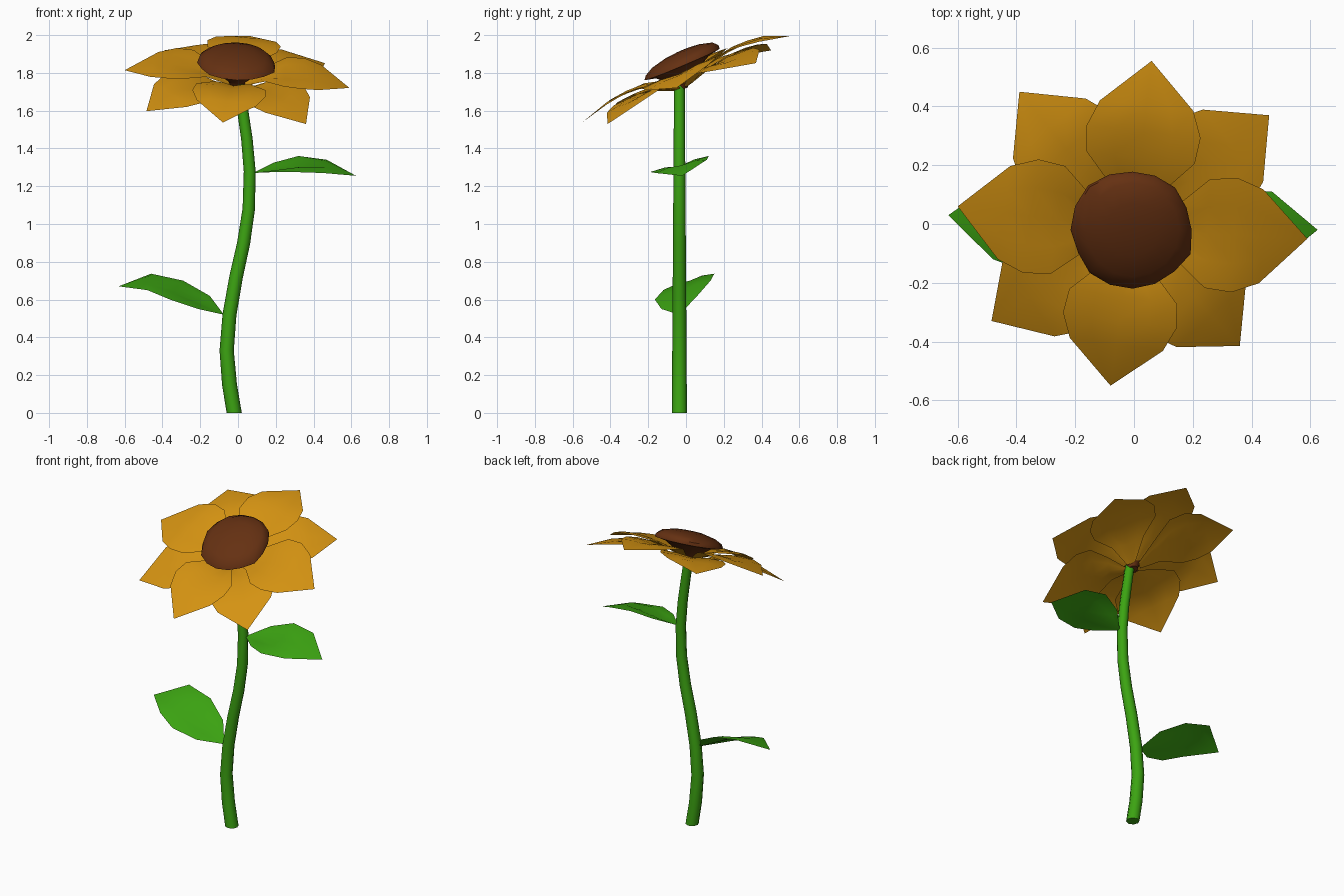
import bpy, bmesh, math, random
from mathutils import Vector

if "Cube" in bpy.data.objects:
    bpy.data.objects.remove(bpy.data.objects["Cube"])

random.seed(4)


def material(name, rgb):
    m = bpy.data.materials.new(name)
    m.diffuse_color = (*rgb, 1)
    m.use_nodes = True
    m.node_tree.nodes["Principled BSDF"].inputs["Base Color"].default_value = m.diffuse_color
    return m


GREEN = material("leaf green", (0.045, 0.37, 0.006))
GOLD = material("petal gold", (0.66, 0.29, 0.006))
BROWN = material("seed brown", (0.13, 0.03, 0.006))


def finish(name, bm, mat, angle, closed=False):
    if closed:
        bmesh.ops.recalc_face_normals(bm, faces=bm.faces)
    me = bpy.data.meshes.new(name)
    bm.to_mesh(me)
    bm.free()
    me.materials.append(mat)
    ob = bpy.data.objects.new(name, me)
    bpy.context.collection.objects.link(ob)
    bpy.ops.object.select_all(action='DESELECT')
    ob.select_set(True)
    bpy.context.view_layer.objects.active = ob
    bpy.ops.object.shade_smooth_by_angle(angle=math.radians(angle))
    return ob


def loft(bm, rings, closed):
    """Skin rows of points, each row open or closed into a ring."""
    rows = [[bm.verts.new(p) for p in r] for r in rings]
    n = len(rows[0])
    for a, b in zip(rows, rows[1:]):
        for i in range(n if closed else n - 1):
            j = (i + 1) % n
            bm.faces.new((a[i], a[j], b[j], b[i]))
    return rows


def blade(name, rows, mat, bulge):
    """Folded sheet from rows of (left, middle, right) points, ending in a tip."""
    bm = bmesh.new()
    grid = []
    for left, mid, right in rows:
        l, m, r = Vector(left), Vector(mid), Vector(right)
        width = (r - l).length
        up = Vector((0, 0, bulge * width))
        grid.append([l, l.lerp(m, 0.5) + up, m, m.lerp(r, 0.5) + up, r])
    loft(bm, grid, False)
    bmesh.ops.remove_doubles(bm, verts=bm.verts, dist=0.0005)
    bmesh.ops.recalc_face_normals(bm, faces=bm.faces)
    if sum(f.normal.z for f in bm.faces) < 0:
        bmesh.ops.reverse_faces(bm, faces=bm.faces)
    return finish(name, bm, mat, 40)


# Stem: tapering tube along an S-shaped path (x, z)
path = [(-0.02, 0), (-0.045, 0.15), (-0.06, 0.33), (-0.045, 0.52), (-0.01, 0.72),
        (0.03, 0.9), (0.057, 1.08), (0.062, 1.28), (0.047, 1.45), (0.025, 1.6), (-0.002, 1.78)]
rings = []
for i, (x, z) in enumerate(path):
    r = 0.04 - 0.012 * z / 1.78
    x0, z0 = path[max(i - 1, 0)]
    x1, z1 = path[min(i + 1, len(path) - 1)]
    slope = (x1 - x0) / (z1 - z0) if i else 0
    rings.append([(x + r * math.cos(a), -0.035 + r * math.sin(a), z - slope * r * math.cos(a))
                  for a in (math.tau * k / 8 for k in range(8))])
bm = bmesh.new()
rows = loft(bm, rings, True)
bm.faces.new(rows[0])
bm.faces.new(rows[-1])
finish("stem", bm, GREEN, 60, True)

# Leaves: V-folded blades on either side of the stem
base, tip = (0.08, -0.035, 1.27), (0.625, -0.02, 1.255)
blade("upper_leaf", [
    (base, base, base),
    ((0.19, 0.07, 1.325), (0.19, -0.03, 1.28), (0.19, -0.14, 1.275)),
    ((0.32, 0.12, 1.36), (0.33, -0.03, 1.305), (0.30, -0.19, 1.275)),
    ((0.47, 0.11, 1.34), (0.47, -0.025, 1.31), (0.45, -0.16, 1.27)),
    (tip, tip, tip)], GREEN, 0.03)
base, tip = (-0.075, -0.035, 0.52), (-0.632, 0.03, 0.67)
blade("lower_leaf", [
    (base, base, base),
    ((-0.15, 0.06, 0.62), (-0.19, -0.02, 0.58), (-0.21, -0.13, 0.55)),
    ((-0.29, 0.13, 0.70), (-0.33, 0.0, 0.655), (-0.36, -0.165, 0.60)),
    ((-0.46, 0.15, 0.737), (-0.47, 0.02, 0.70), (-0.48, -0.12, 0.65)),
    (tip, tip, tip)], GREEN, 0.03)

# Flower head lies on a plane leaning to the front
CX, CY = -0.005, -0.02


def on_head(x, y, h):
    return Vector((x, y, h - 0.04 * x + 0.42 * y))


# Petals: (distance, half width, height, groove depth) along the axis
PROFILE = [(0.04, 0.025, 1.755, 0.005), (0.15, 0.095, 1.818, 0.022), (0.25, 0.185, 1.842, 0.026),
           (0.34, 0.195, 1.84, 0.018), (0.43, 0.16, 1.822, 0.003), (0.585, 0.0, 1.765, 0.0)]


def petal(name, tx, ty, lower):
    axis = Vector((tx - CX, ty - CY))
    scale = axis.length / 0.585
    axis.normalize()
    side = Vector((-axis.y, axis.x))
    rows = []
    for t, w, h, groove in PROFILE:
        t *= scale
        h -= lower * (0.4 + t)
        cx, cy = CX + axis.x * t, CY + axis.y * t
        edge = 0.07 * w
        rows.append((on_head(cx + side.x * w, cy + side.y * w, h - edge),
                     on_head(cx, cy, h - groove),
                     on_head(cx - side.x * w, cy - side.y * w, h - edge)))
    blade(name, rows, GOLD, 0.02)


for i, (x, y) in enumerate([(0.06, 0.555), (0.59, -0.05), (-0.08, -0.55), (-0.60, 0.06)]):
    petal(f"upper_petal_{i + 1}", x, y, 0.0)
for i, (x, y) in enumerate([(0.46, 0.37), (0.36, -0.415), (-0.485, -0.33), (-0.39, 0.45)]):
    petal(f"lower_petal_{i + 1}", x, y, 0.05)

# Seed disc: domed lens with a slightly ragged rim and a neck onto the stem
lens = [(0.03, 1.72), (0.045, 1.765), (0.14, 1.838), (0.205, 1.853), (0.198, 1.875),
        (0.16, 1.902), (0.09, 1.922), (0.03, 1.928)]
SIDES = 16
wobble = [random.uniform(0.96, 1.05) for _ in range(SIDES)]
rings = []
for r, h in lens:
    ring = []
    for k in range(SIDES):
        a = math.tau * k / SIDES
        rr = r * (wobble[k] if r > 0.18 else 1)
        ring.append(on_head(CX + rr * math.cos(a), CY + rr * math.sin(a), h))
    rings.append(ring)
bm = bmesh.new()
rows = loft(bm, rings, True)
bm.faces.new(rows[0])
bm.faces.new(rows[-1])
finish("seed_disc", bm, BROWN, 50, True)
